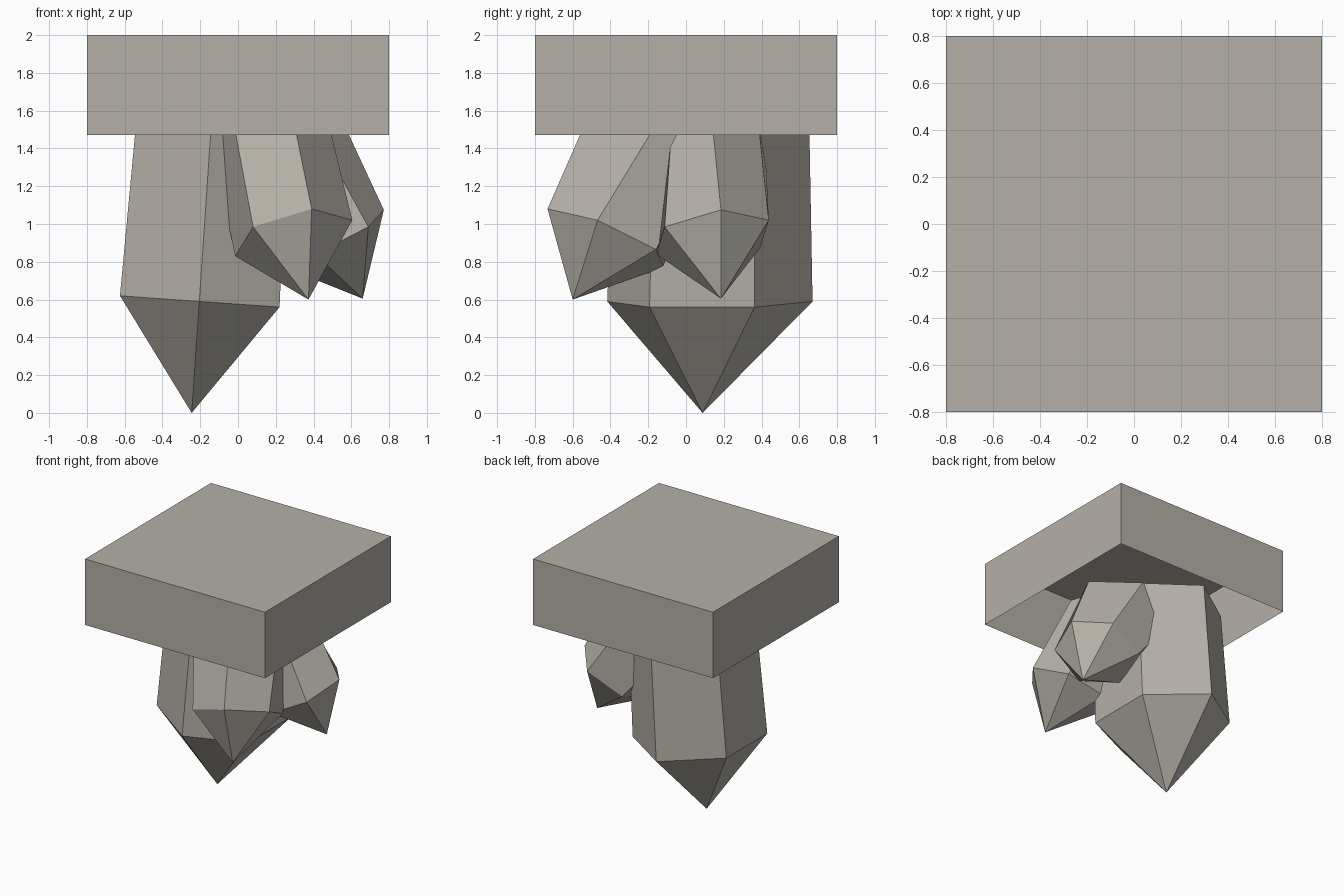
import bpy, bmesh
from mathutils import Vector

if "Cube" in bpy.data.objects:
    bpy.data.objects.remove(bpy.data.objects["Cube"])

stone = bpy.data.materials.new("warm grey stone")
stone.diffuse_color = (0.46, 0.435, 0.39, 1)
stone.use_nodes = True
stone.node_tree.nodes["Principled BSDF"].inputs["Base Color"].default_value = stone.diffuse_color


def finish(bm, name):
    mesh = bpy.data.meshes.new(name)
    bm.to_mesh(mesh)
    bm.free()
    mesh.materials.append(stone)
    obj = bpy.data.objects.new(name, mesh)
    bpy.context.collection.objects.link(obj)
    return obj


def hexagon(left, front, right):
    """Complete a point-symmetric hexagon from three neighbouring corners."""
    f, a, b = Vector(left), Vector(front), Vector(right)
    c = b + f - a
    return [a, b, 2 * c - f, 2 * c - a, 2 * c - b, f]


def crystal(name, tip, ring, top):
    """Six-sided shaft from top down to ring, then a point."""
    bm = bmesh.new()
    t = bm.verts.new(tip)
    r = [bm.verts.new(p) for p in ring]
    u = [bm.verts.new(p) for p in top]
    for i in range(6):
        j = (i + 1) % 6
        bm.faces.new((r[i], r[j], u[j], u[i]))
        bm.faces.new((r[j], r[i], t))
    return finish(bm, name)


# Ceiling block, open underneath
bm = bmesh.new()
bmesh.ops.create_cube(bm, size=1)
for v in bm.verts:
    v.co = (v.co.x * 1.6, v.co.y * 1.6, 1.735 + v.co.z * 0.53)
bmesh.ops.delete(bm, geom=[f for f in bm.faces if f.normal.z < -0.5],
                 context='FACES_ONLY')
finish(bm, "ceiling_block")

# Large central crystal, slightly narrower at the top
ring = [Vector(p) for p in (
    (-0.205, -0.417, 0.59), (0.22, -0.193, 0.56), (0.22, 0.363, 0.56),
    (-0.205, 0.67, 0.59), (-0.625, 0.38, 0.62), (-0.625, -0.14, 0.62))]
top = [Vector((-0.14 + (p.x + 0.203) * 0.95, 0.135 + (p.y - 0.125) * 0.95, 1.52))
       for p in ring]
crystal("large_crystal", (-0.245, 0.088, 0), ring, top)

# Small tilted crystals
crystal("front_crystal", (0.373, -0.6, 0.6),
        hexagon((0.08, -0.69, 0.985), (0.39, -0.733, 1.08), (0.605, -0.468, 1.02)),
        hexagon((-0.02, -0.53, 1.52), (0.30, -0.54, 1.52), (0.483, -0.163, 1.52)))
crystal("right_crystal", (0.66, 0.185, 0.605),
        hexagon((0.69, -0.113, 0.985), (0.772, 0.185, 1.075), (0.573, 0.438, 1.02)),
        hexagon((0.395, -0.075, 1.52), (0.565, 0.14, 1.52), (0.24, 0.385, 1.52)))
